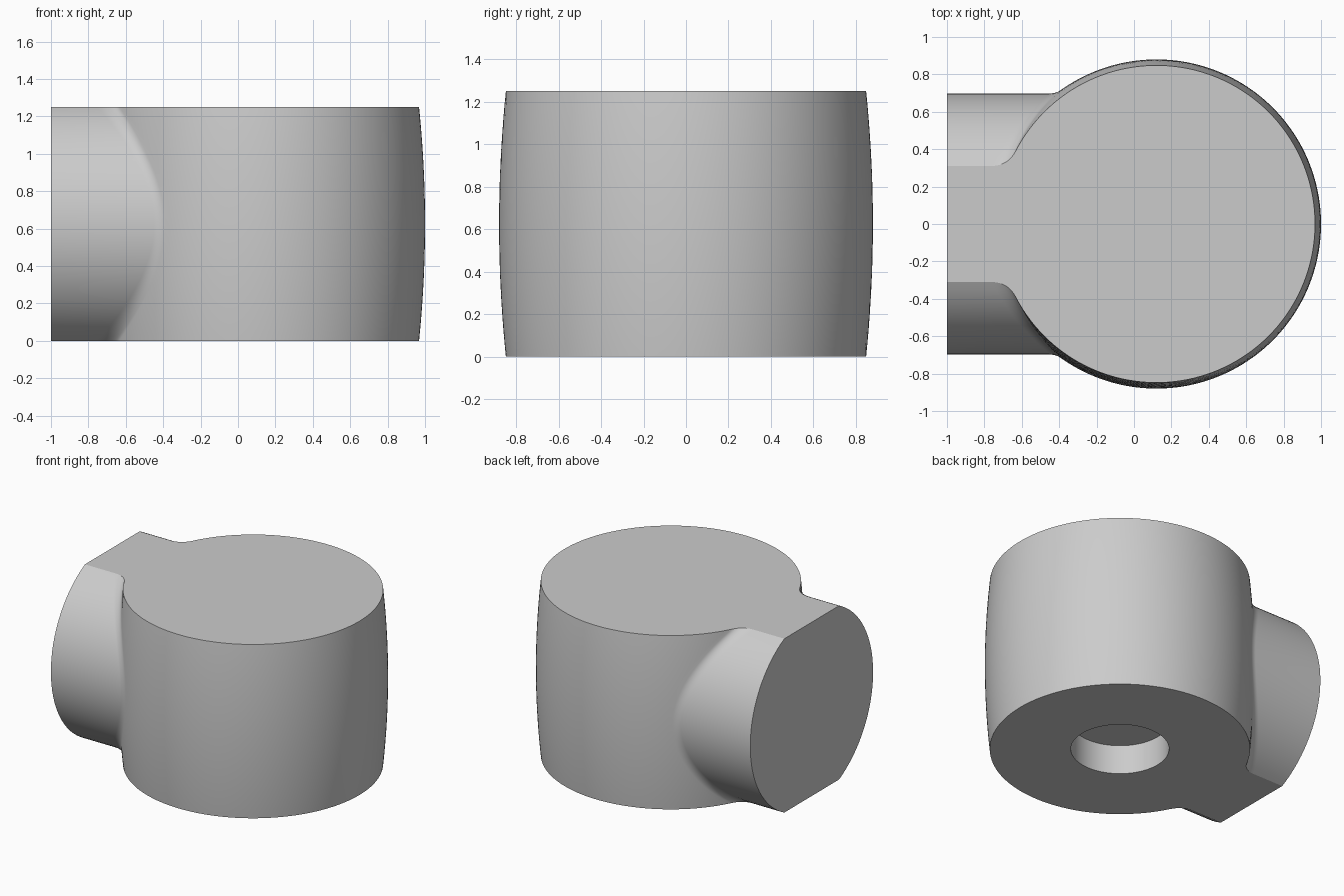
import bpy
import bmesh
from math import sin, cos, pi, asin, atan2, sqrt, hypot, radians

if "Cube" in bpy.data.objects:
    bpy.data.objects.remove(bpy.data.objects["Cube"])

HEIGHT = 1.25
MID = HEIGHT / 2
BODY_X = 0.12          # axis of the barrel
BODY_R, BULGE = 0.88, 0.032
NECK_R, NECK_END = 0.698, -1.0
HOLE_R, HOLE_DEPTH = 0.32, 0.21
LEVELS, END_STEPS, FILLET_STEPS, BODY_STEPS = 32, 5, 10, 64

steel = bpy.data.materials.new("light_grey")
grey = (0.6, 0.6, 0.6, 1)
steel.diffuse_color = grey
steel.use_nodes = True
steel.node_tree.nodes["Principled BSDF"].inputs["Base Color"].default_value = grey


def outline(z):
    """Horizontal slice: flat neck end, straight side, fillet, barrel arc, mirrored."""
    t = (z - MID) / MID
    radius = BODY_R - BULGE * t * t
    width = sqrt(NECK_R ** 2 - (z - MID) ** 2)
    fillet = 0.1 + 0.035 * t * t
    cy = width + fillet
    cx = BODY_X - sqrt((radius + fillet) ** 2 - cy ** 2)
    half = [(NECK_END, width * i / END_STEPS) for i in range(END_STEPS + 1)]
    stop = atan2(-cy, BODY_X - cx)
    for i in range(FILLET_STEPS):
        a = -pi / 2 + (stop + pi / 2) * i / FILLET_STEPS
        half.append((cx + fillet * cos(a), cy + fillet * sin(a)))
    start = atan2(cy, cx - BODY_X)
    for i in range(BODY_STEPS + 1):
        a = start * (1 - i / BODY_STEPS)
        half.append((BODY_X + radius * cos(a), radius * sin(a)))
    return half + [(x, -y) for x, y in half[-2:0:-1]]


def hole_ring(points):
    """Project an outline radially onto the bore circle."""
    ring = []
    for x, y in points:
        s = HOLE_R / hypot(x - BODY_X, y)
        ring.append((BODY_X + (x - BODY_X) * s, y * s))
    return ring


# Slices from the bore floor, out over the base, and up to the top
base = outline(0)
bore = hole_ring(base)
slices = [(bore, HOLE_DEPTH), (bore, 0)]
limit = asin(MID / NECK_R)
for i in range(LEVELS + 1):
    z = MID + NECK_R * sin(limit * (2 * i / LEVELS - 1))
    slices.append((outline(z), z))

# Loft the slices into one closed casting
bm = bmesh.new()
rings = [[bm.verts.new((x, y, z)) for x, y in pts] for pts, z in slices]
count = len(base)
for low, high in zip(rings, rings[1:]):
    for i in range(count):
        j = (i + 1) % count
        bm.faces.new((low[i], low[j], high[j], high[i]))
bm.faces.new(rings[0])
bm.faces.new(rings[-1])
bmesh.ops.recalc_face_normals(bm, faces=bm.faces[:])

mesh = bpy.data.meshes.new("barrel_body_with_neck")
bm.to_mesh(mesh)
bm.free()
mesh.materials.append(steel)
body = bpy.data.objects.new("barrel_body_with_neck", mesh)
bpy.context.collection.objects.link(body)

# Smooth curved walls, crisp rims
bpy.ops.object.select_all(action="DESELECT")
body.select_set(True)
bpy.context.view_layer.objects.active = body
bpy.ops.object.shade_smooth_by_angle(angle=radians(20))
